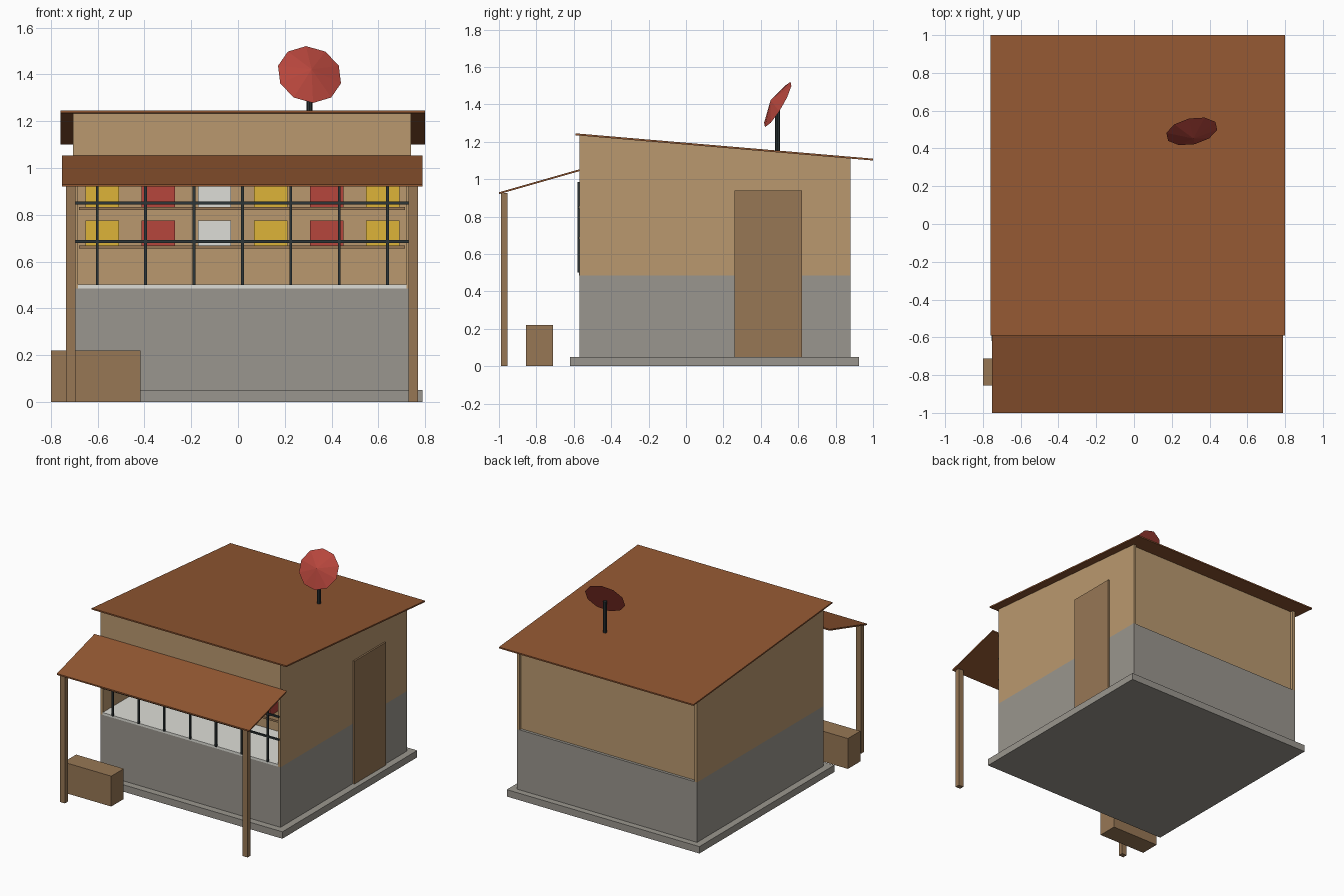
import bpy, bmesh
from mathutils import Vector

old = bpy.data.objects.get("Cube")
if old:
    bpy.data.objects.remove(old, do_unlink=True)


def linear(c):
    c /= 255
    return c / 12.92 if c <= 0.04045 else ((c + 0.055) / 1.055) ** 2.4


def material(name, *rgb):
    m = bpy.data.materials.new(name)
    m.use_nodes = True
    color = [linear(c) for c in rgb] + [1]
    m.diffuse_color = color
    m.node_tree.nodes["Principled BSDF"].inputs["Base Color"].default_value = color
    return m


plaster = material("tan plaster", 186, 153, 111)
concrete = material("grey concrete", 154, 150, 142)
rust = material("rusty roof", 146, 87, 50)
wood = material("brown wood", 151, 119, 85)
white = material("off white", 222, 222, 215)
red = material("red", 182, 70, 60)
yellow = material("yellow", 222, 180, 56)
iron = material("dark iron", 44, 53, 55)


def finish(name, bm, mat):
    bmesh.ops.recalc_face_normals(bm, faces=bm.faces)
    mesh = bpy.data.meshes.new(name)
    bm.to_mesh(mesh)
    bm.free()
    mesh.materials.append(mat)
    ob = bpy.data.objects.new(name, mesh)
    bpy.context.collection.objects.link(ob)
    return ob


def prism(name, x0, x1, profile, mat):
    """Extrude a (y, z) profile from x0 to x1."""
    bm = bmesh.new()
    face = bm.faces.new([bm.verts.new((x0, y, z)) for y, z in profile])
    new = bmesh.ops.extrude_face_region(bm, geom=[face])["geom"]
    bmesh.ops.translate(bm, vec=(x1 - x0, 0, 0),
                        verts=[v for v in new if isinstance(v, bmesh.types.BMVert)])
    return finish(name, bm, mat)


def box(name, x, y, z, mat):
    return prism(name, x[0], x[1],
                 [(y[0], z[0]), (y[1], z[0]), (y[1], z[1]), (y[0], z[1])], mat)


def rod(name, center, axis, length, r1, r2, sides, mat):
    bm = bmesh.new()
    bmesh.ops.create_cone(bm, cap_ends=True, segments=sides,
                          radius1=r1, radius2=r2, depth=length)
    ob = finish(name, bm, mat)
    ob.rotation_euler = Vector(axis).to_track_quat("Z", "Y").to_euler()
    ob.location = center
    return ob


def roof_z(y):
    return 1.235 - (y + 0.59) * 0.085


LEFT, RIGHT, FRONT, BACK = -0.705, 0.74, -0.57, 0.88
IN_L, IN_R = LEFT + 0.02, RIGHT - 0.02
BASE = 0.485

# Foundation and masonry base
box("foundation", (-0.755, 0.79), (-0.62, 0.925), (0, 0.05), concrete)
box("lower_wall", (LEFT, RIGHT), (FRONT, BACK), (0.05, BASE), concrete)


# Upper walls under the sloping roof
def wall(name, x0, x1, y0, y1, z):
    prism(name, x0, x1, [(y0, z), (y1, z), (y1, roof_z(y1)), (y0, roof_z(y0))], plaster)


wall("side_wall_right", LEFT, IN_L, FRONT, BACK, BASE)
wall("side_wall_left", IN_R, RIGHT, FRONT, BACK, BASE)
wall("back_wall", IN_L, IN_R, BACK - 0.04, BACK - 0.02, BASE)
wall("front_fascia", IN_L, IN_R, FRONT, FRONT + 0.02, 0.985)
wall("shelf_backing", IN_L, IN_R, -0.15, -0.13, BASE)

# Roof and awning sheets
prism("roof", -0.76, 0.80, [(-0.59, roof_z(-0.59)), (1, roof_z(1)),
                            (1, roof_z(1) + 0.01), (-0.59, roof_z(-0.59) + 0.01)], rust)
prism("awning", -0.752, 0.79, [(-1, 0.92), (FRONT, 1.043),
                               (FRONT, 1.053), (-1, 0.93)], rust)
for side, x in (("right", -0.735), ("left", 0.73)):
    box("awning_post_" + side, (x, x + 0.04), (-0.99, -0.955), (0, 0.925), wood)

# Door and bench
box("door", (RIGHT - 0.01, RIGHT + 0.012), (0.26, 0.62), (0.05, 0.94), wood)
box("bench", (-0.80, -0.418), (-0.855, -0.712), (0, 0.22), wood)

# Counter, shelves and goods
box("counter_top", (IN_L, IN_R), (FRONT - 0.002, -0.15), (BASE, 0.502), white)
goods = [yellow, red, white, yellow, red, yellow]
for level, z in (("lower", 0.655), ("upper", 0.82)):
    box(level + "_shelf", (-0.68, 0.715), (-0.31, -0.15), (z, z + 0.014), wood)
    for i, mat in enumerate(goods):
        x = -0.652 + i * 0.24
        box(f"{level}_goods_{i + 1}", (x, x + 0.143), (-0.28, -0.18),
            (z + 0.014, z + 0.12), mat)

# Window grille
for i in range(7):
    x = -0.602 + i * 0.207
    box(f"grille_bar_{i + 1}", (x - 0.006, x + 0.006), (-0.581, -0.569), (0.5, 0.985), iron)
for i, z in enumerate((0.685, 0.85)):
    box(f"grille_rail_{i + 1}", (-0.695, 0.732), (-0.581, -0.569), (z - 0.006, z + 0.006), iron)

# Dish on its mast
rod("dish_mast", (0.306, 0.49, 1.265), (0, 0, 1), 0.23, 0.013, 0.013, 8, iron)
normal = Vector((0.19, -0.85, 0.5)).normalized()
rod("dish", Vector((0.306, 0.49, 1.4)) + normal * 0.022, normal, 0.045, 0.14, 0, 10, red)
